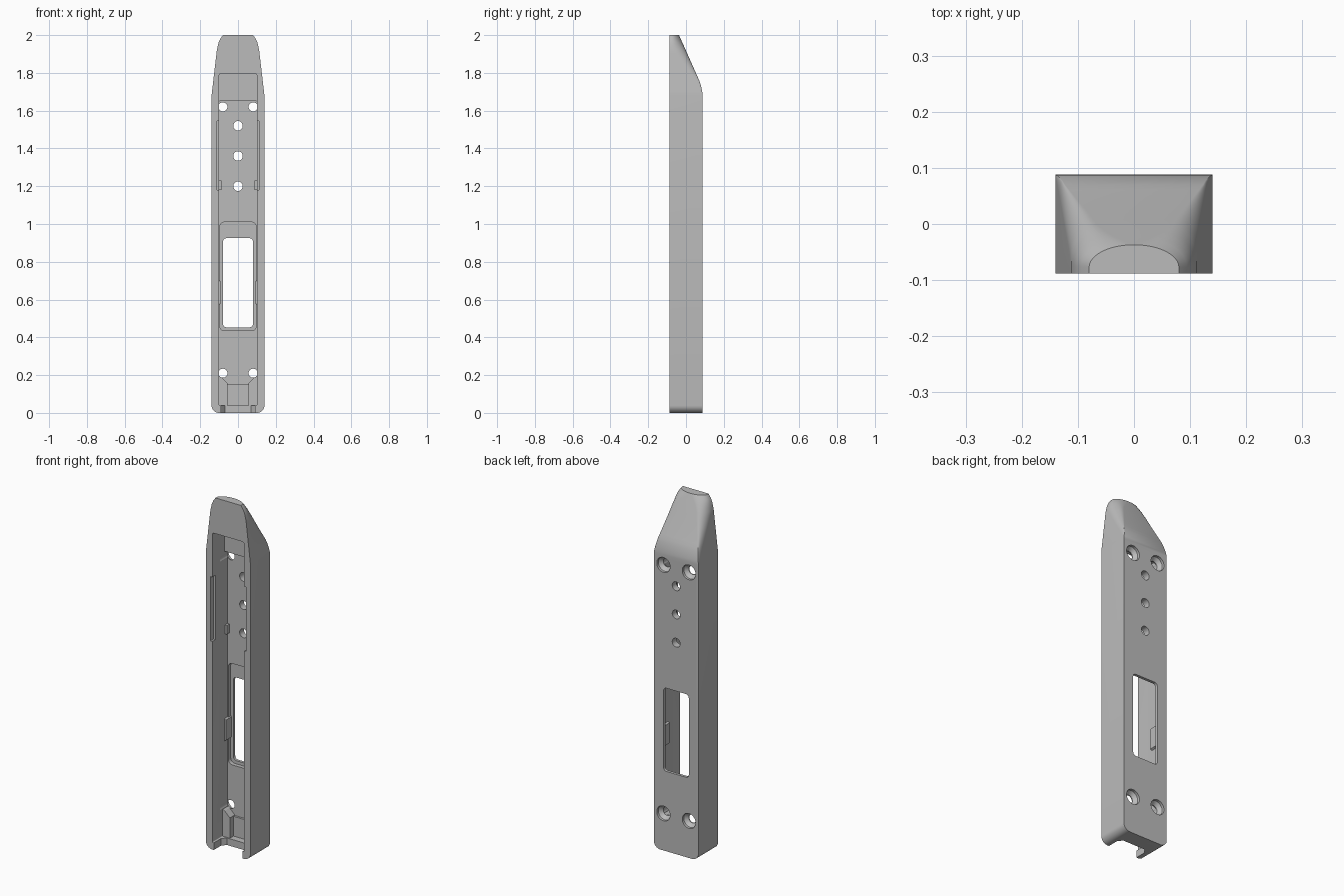
import bpy, bmesh, math
from mathutils import Vector

if "Cube" in bpy.data.objects:
    bpy.data.objects.remove(bpy.data.objects["Cube"], do_unlink=True)

grey = bpy.data.materials.new("light grey")
grey.use_nodes = True
colour = (0.5, 0.5, 0.5, 1)
grey.diffuse_color = colour
grey.node_tree.nodes["Principled BSDF"].inputs["Base Color"].default_value = colour

FRONT, BACK, FLOOR = -0.088, 0.088, 0.05


def make(name, bm):
    bmesh.ops.recalc_face_normals(bm, faces=bm.faces)
    mesh = bpy.data.meshes.new(name)
    bm.to_mesh(mesh)
    bm.free()
    obj = bpy.data.objects.new(name, mesh)
    bpy.context.collection.objects.link(obj)
    mesh.materials.append(grey)
    return obj


def skin(name, rings):
    """Closed solid through rings that have equal point counts."""
    bm = bmesh.new()
    loops = [[bm.verts.new(p) for p in ring] for ring in rings]
    n = len(loops[0])
    for a, b in zip(loops, loops[1:]):
        for i in range(n):
            j = (i + 1) % n
            bm.faces.new((a[i], a[j], b[j], b[i]))
    bm.faces.new(loops[0])
    bm.faces.new(loops[-1])
    bmesh.ops.remove_doubles(bm, verts=bm.verts, dist=1e-5)
    return make(name, bm)


def prism(name, outline, y0, y1):
    return skin(name, [[(x, y, z) for x, z in outline] for y in (y0, y1)])


def rounded(x0, x1, z0, z1, r, steps=5):
    pts = []
    for k, (cx, cz) in enumerate(((x1 - r, z1 - r), (x0 + r, z1 - r),
                                  (x0 + r, z0 + r), (x1 - r, z0 + r))):
        for s in range(steps + 1):
            a = math.pi / 2 * (k + s / steps)
            pts.append((cx + r * math.cos(a), cz + r * math.sin(a)))
    return pts


def box(name, x0, x1, y0, y1, z0, z1):
    return prism(name, [(x0, z0), (x1, z0), (x1, z1), (x0, z1)], y0, y1)


def lathe(name, x, z, profile, sides=32):
    """Round solid along y from (y, radius) pairs."""
    return skin(name, [[(x + r * math.cos(2 * math.pi * i / sides), y,
                         z + r * math.sin(2 * math.pi * i / sides))
                        for i in range(sides)] for y, r in profile])


def boolean(target, tool, operation):
    mod = target.modifiers.new(operation, 'BOOLEAN')
    mod.operation, mod.solver, mod.object = operation, 'EXACT', tool
    bpy.context.view_layer.objects.active = target
    bpy.ops.object.modifier_apply(modifier=mod.name)
    bpy.data.objects.remove(tool, do_unlink=True)


def along(z, keys):
    for (z0, v0), (z1, v1) in zip(keys, keys[1:]):
        if z <= z1:
            return v0 + (v1 - v0) * (z - z0) / (z1 - z0)
    return keys[-1][1]


# Outer body: straight bar, rounded foot, tapered nose with rounded back corners
half_width = [(1.68, .14), (1.92, .112), (1.96, .103), (1.98, .094), (2, .08)]
back_y = [(1.68, BACK), (1.70, .086), (1.72, .082), (1.74, .077), (1.76, .07), (2, -.037)]
side_y = [(1.68, BACK), (1.93, -.075), (2, -.077)]
flat_x = [(1.68, .14), (1.76, .123), (1.87, .082), (1.93, .062), (1.97, .035), (2, 0)]


def nose_ring(z):
    w, yb, ys, wf = (along(z, k) for k in (half_width, back_y, side_y, flat_x))
    half = [(w, FRONT)]
    for i in range(13):
        a = math.pi / 2 * i / 12
        half.append((wf + (w - wf) * math.cos(a), ys + (yb - ys) * math.sin(a)))
    return [(x, y, z) for x, y in half] + [(-x, y, z) for x, y in reversed(half)]


rings = []
for i in range(9):
    a = math.pi / 2 * i / 8
    w, z = .10 + .04 * math.sin(a), .04 - .04 * math.cos(a)
    half = [(w, FRONT)] + [(w, BACK)] * 13
    rings.append([(x, y, z) for x, y in half] + [(-x, y, z) for x, y in reversed(half)])
rings += [nose_ring(1.68 + .02 * i) for i in range(17)]
body = skin("handle_shell", rings)

# Main cavity, with a shallower pocket under the nose
boolean(body, prism("cavity", rounded(-.10, .10, .04, 1.65, .004), FRONT - .1, FLOOR), 'DIFFERENCE')
boolean(body, prism("nose_pocket", rounded(-.10, .10, 1.5, 1.797, .012), FRONT - .1, .022), 'DIFFERENCE')

# Window with its recessed inner seat
boolean(body, prism("window_seat", rounded(-.096, .096, .435, 1.01, .025), 0, .072), 'DIFFERENCE')
boolean(body, prism("window", rounded(-.079, .079, .453, .925, .018), 0, .2), 'DIFFERENCE')

# Cable notch in the foot, with chamfered inner corners
notch = [(-.09, FRONT - .1), (.09, FRONT - .1), (.09, -.025), (.07, 0), (-.07, 0), (-.09, -.025)]
boolean(body, skin("cable_notch", [[(x, y, z) for x, y in notch] for z in (-.1, .06)]), 'DIFFERENCE')

# Long shallow grooves at the mouth of the cavity
for s in (-1, 1):
    x0, x1 = sorted((s * .09, s * .112))
    boolean(body, box("side_groove", x0, x1, FRONT - .1, -.06, 1.18, 1.545), 'DIFFERENCE')

# Floor step and ribs that guide the cable
boolean(body, box("floor_step", -.06, .06, .038, .07, .03, .152), 'UNION')
for s in (-1, 1):
    rib = [(s * .055, .03), (s * .11, .03), (s * .11, .195), (s * .09, .19), (s * .055, .155)]
    boolean(body, prism("cable_rib", rib, .005, .07), 'UNION')
    # Small clips on the side walls
    x0, x1 = sorted((s * .088, s * .115))
    boolean(body, box("floor_clip", x0, x1, .025, .06, 1.18, 1.23), 'UNION')
    clip = [(s * .115, .565), (s * .09, .58), (s * .09, .695), (s * .115, .71)]
    boolean(body, prism("window_clip", clip, .02, .08), 'UNION')

# Plain button holes, then countersunk screw holes
for z in (1.2, 1.36, 1.52):
    boolean(body, lathe("button_hole", 0, z, [(0, .025), (.2, .025)]), 'DIFFERENCE')
for x in (-.08, .08):
    for z in (.21, 1.62):
        profile = [(-.02, .024), (.055, .024), (.074, .042), (.2, .042)]
        boolean(body, lathe("screw_hole", x, z, profile), 'DIFFERENCE')

# Smooth curves with sharp edges kept
bpy.ops.object.select_all(action='DESELECT')
body.select_set(True)
bpy.context.view_layer.objects.active = body
bpy.ops.object.shade_smooth_by_angle(angle=math.radians(25))
